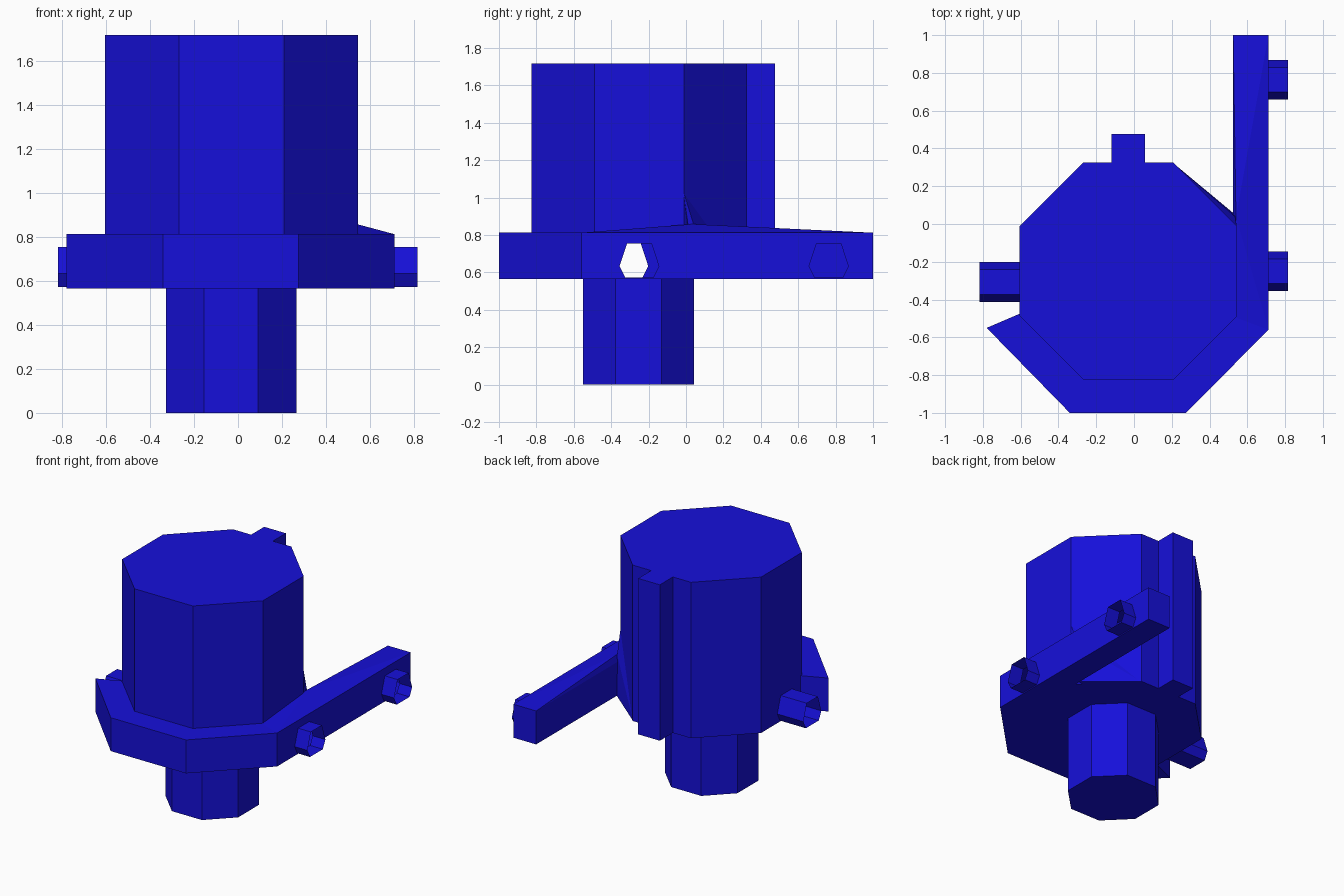
import bpy, bmesh, math

if "Cube" in bpy.data.objects:
    bpy.data.objects.remove(bpy.data.objects["Cube"])

blue = bpy.data.materials.new("blue")
blue.diffuse_color = (0.008, 0.005, 0.7, 1)
blue.use_nodes = True
blue.node_tree.nodes["Principled BSDF"].inputs["Base Color"].default_value = blue.diffuse_color
Z0, Z1, TOP = 0.565, 0.812, 1.717


def finish(name, bm):
    bmesh.ops.recalc_face_normals(bm, faces=bm.faces[:])
    me = bpy.data.meshes.new(name)
    bm.to_mesh(me)
    bm.free()
    me.materials.append(blue)
    ob = bpy.data.objects.new(name, me)
    bpy.context.collection.objects.link(ob)
    return ob


def sweep(name, a, b, caps=True):
    """Skin between two matching outlines."""
    bm = bmesh.new()
    va = [bm.verts.new(p) for p in a]
    vb = [bm.verts.new(p) for p in b]
    n = len(a)
    for i in range(n):
        j = (i + 1) % n
        bm.faces.new((va[i], va[j], vb[j], vb[i]))
    if caps:
        bm.faces.new(va[::-1])
        bm.faces.new(vb)
    return finish(name, bm)


def prism(name, pts, z0, z1):
    return sweep(name, [(x, y, z0) for x, y in pts], [(x, y, z1) for x, y in pts])


def hull(name, pts):
    bm = bmesh.new()
    for p in pts:
        bm.verts.new(p)
    res = bmesh.ops.convex_hull(bm, input=bm.verts[:])
    loose = [v for v in bm.verts if not v.link_faces]
    bmesh.ops.delete(bm, geom=loose, context='VERTS')
    return finish(name, bm)


def octagon(cx, cy, apothem):
    r = apothem / math.cos(math.pi / 8)
    return [(cx + r * math.cos(math.pi * (k + 0.5) / 4),
             cy + r * math.sin(math.pi * (k + 0.5) / 4)) for k in range(8)]


def combine(target, tool, op):
    mod = target.modifiers.new(op, 'BOOLEAN')
    mod.operation, mod.solver, mod.object = op, 'EXACT', tool
    bpy.context.view_layer.objects.active = target
    bpy.ops.object.modifier_apply(modifier=mod.name)
    bpy.data.objects.remove(tool)


def hexagon(x, cy):
    prof = [(-0.075, 0.573), (0.075, 0.573), (0.105, 0.633),
            (0.065, 0.754), (-0.065, 0.754), (-0.105, 0.633)]
    return [(x, cy + y, z) for y, z in prof]


# main octagonal housing and lower shaft
housing = prism("housing", octagon(-0.03, -0.25, 0.575), Z0, TOP)
prism("shaft", octagon(-0.031, -0.255, 0.297), 0, Z0)

# rear key rib
combine(housing, prism("rib", [(-0.12, 0.2), (0.057, 0.2), (0.057, 0.477), (-0.12, 0.477)],
                       Z0, TOP), 'UNION')

# half collar around the front
combine(housing, prism("collar", [(-0.78, -0.55), (-0.34, -1), (0.275, -1), (0.712, -0.56),
                                  (0.4, -0.4), (-0.5, -0.43)], Z0, Z1), 'UNION')

# side arm with a slight ridge where it leaves the housing
foot = [(0.712, -0.56), (0.712, 1), (0.525, 1), (0.525, -0.49)]
combine(housing, hull("arm", [(x, y, z) for x, y in foot for z in (Z0, Z1)]
                      + [(0.54, 0.035, 0.858)]), 'UNION')

# small flare between housing and arm
combine(housing, hull("flare", [(0.207, 0.323, Z0), (0.544, -0.013, 1.03), (0.535, 0.04, 0.858),
                                (0.535, 0.05, Z0), (0.3, 0, Z0), (0.3, 0, 1.0)]), 'UNION')

# open hexagonal pegs: cut a shallow pocket, then open it into the hollow shell
pegs = [(0.712, 0.816, 0.66, -0.25), (0.712, 0.816, 0.66, 0.763),
        (-0.605, -0.818, -0.56, -0.307)]
for x0, x1, depth, cy in pegs:
    combine(housing, sweep("pocket", hexagon(depth, cy), hexagon(x1, cy)), 'DIFFERENCE')
bm = bmesh.new()
bm.from_mesh(housing.data)
floor = [v for v in bm.verts if min(abs(v.co.x - 0.66), abs(v.co.x + 0.56)) < 1e-4]
bmesh.ops.delete(bm, geom=floor, context='VERTS')
bm.to_mesh(housing.data)
bm.free()
for i, (x0, x1, depth, cy) in enumerate(pegs):
    sweep(f"peg_{i + 1}", hexagon(x0, cy), hexagon(x1, cy), caps=False)
